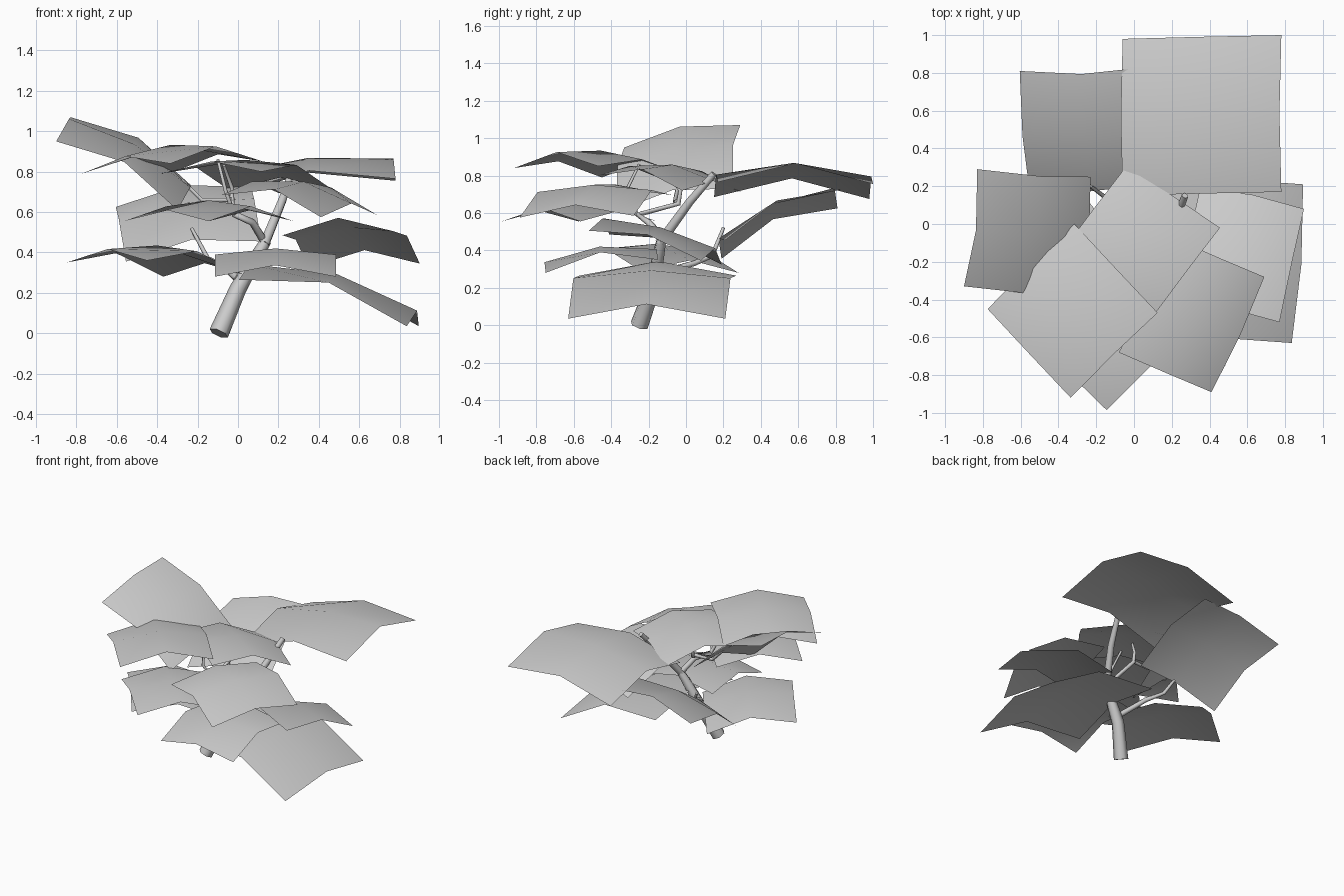
import bpy
from mathutils import Vector as V

if "Cube" in bpy.data.objects:
    bpy.data.objects.remove(bpy.data.objects["Cube"])


def leaf(name, centre, half_length, half_width):
    """Bent 2x2 card: arched along its length and folded along the midrib."""
    c, l, w = V(centre), V(half_length), V(half_width)
    n = l.cross(w).normalized()
    if n.z < 0:
        w, n = -w, -n
    size = w.length / 0.42
    verts = []
    for v in (-1, 0, 1):
        for u in (-1, 0, 1):
            lift = (0.08 if v else 0.148) if u == 0 else (0 if v else 0.105)
            verts.append(c + l * v + w * u + n * lift * size)
    quads = [(i, i + 3, i + 4, i + 1) for i in (0, 1, 3, 4)]
    quads = [tuple(reversed(q)) for q in quads]
    mesh = bpy.data.meshes.new(name)
    mesh.from_pydata(verts, [], quads)
    mesh.shade_smooth()
    ob = bpy.data.objects.new(name, mesh)
    bpy.context.collection.objects.link(ob)


def branch(name, pts, r0, r1):
    """Tapered six-sided tube through a few points."""
    cu = bpy.data.curves.new(name, 'CURVE')
    cu.dimensions = '3D'
    cu.bevel_depth = 1
    cu.bevel_resolution = 1
    cu.use_fill_caps = True
    sp = cu.splines.new('POLY')
    sp.points.add(len(pts) - 1)
    for i, p in enumerate(pts):
        sp.points[i].co = (*p, 1)
        sp.points[i].radius = r0 + (r1 - r0) * i / (len(pts) - 1)
    ob = bpy.data.objects.new(name, cu)
    bpy.context.collection.objects.link(ob)


# Upper leaves
leaf("leaf_back_right", (.36, .575, .72), (0, .415, -.005), (.42, .01, .04))
leaf("leaf_top_front", (-.325, -.46, .82), (-.23, -.225, -.005), (.22, -.235, .025))
leaf("leaf_top_middle", (.035, -.085, .755), (.17, .225, -.04), (.25, -.16, .005))
leaf("leaf_raised_left", (-.565, -.04, .84), (-.3, .02, .17), (.035, .31, .06))
# Middle leaves
leaf("leaf_back_left", (-.245, .51, .54), (-.025, .31, .135), (.335, .01, .05))
leaf("leaf_front_right", (.305, -.48, .635), (.245, -.105, -.055), (.14, .305, .005))
leaf("leaf_front_left", (-.145, -.57, .555), (-.21, -.21, 0), (.21, -.205, 0))
leaf("leaf_right", (.56, -.165, .415), (.275, -.055, .01), (.065, .3, -.08))
# Lower leaves
leaf("leaf_low_right", (.45, -.18, .15), (.415, -.03, -.115), (.03, .42, 0))
leaf("leaf_low_front", (.185, -.45, .315), (0, -.3, -.035), (.3, 0, 0))
leaf("leaf_low_left", (-.41, -.17, .32), (-.24, -.19, .035), (.2, -.26, .005))

# Trunk and branches
branch("trunk", [(-.095, -.25, 0), (0, -.17, .22), (.08, -.15, .36), (.14, -.13, .46)], .05, .027)
branch("branch_back_right", [(.13, -.14, .44), (.22, .02, .66), (.27, .15, .81)], .027, .018)
branch("branch_up", [(.12, -.13, .47), (.07, -.2, .55), (-.02, -.26, .59),
                     (-.03, -.04, .65), (-.03, -.03, .72), (-.07, -.1, .83)], .02, .009)
branch("branch_left", [(-.03, -.05, .66), (-.18, -.06, .66), (-.28, -.04, .76)], .013, .009)
branch("branch_front", [(-.02, -.26, .59), (-.06, -.33, .7), (-.1, -.25, .86)], .012, .008)
branch("branch_back_left", [(0, -.17, .27), (-.07, .04, .33), (-.15, .14, .37), (-.23, .2, .52)], .02, .009)
